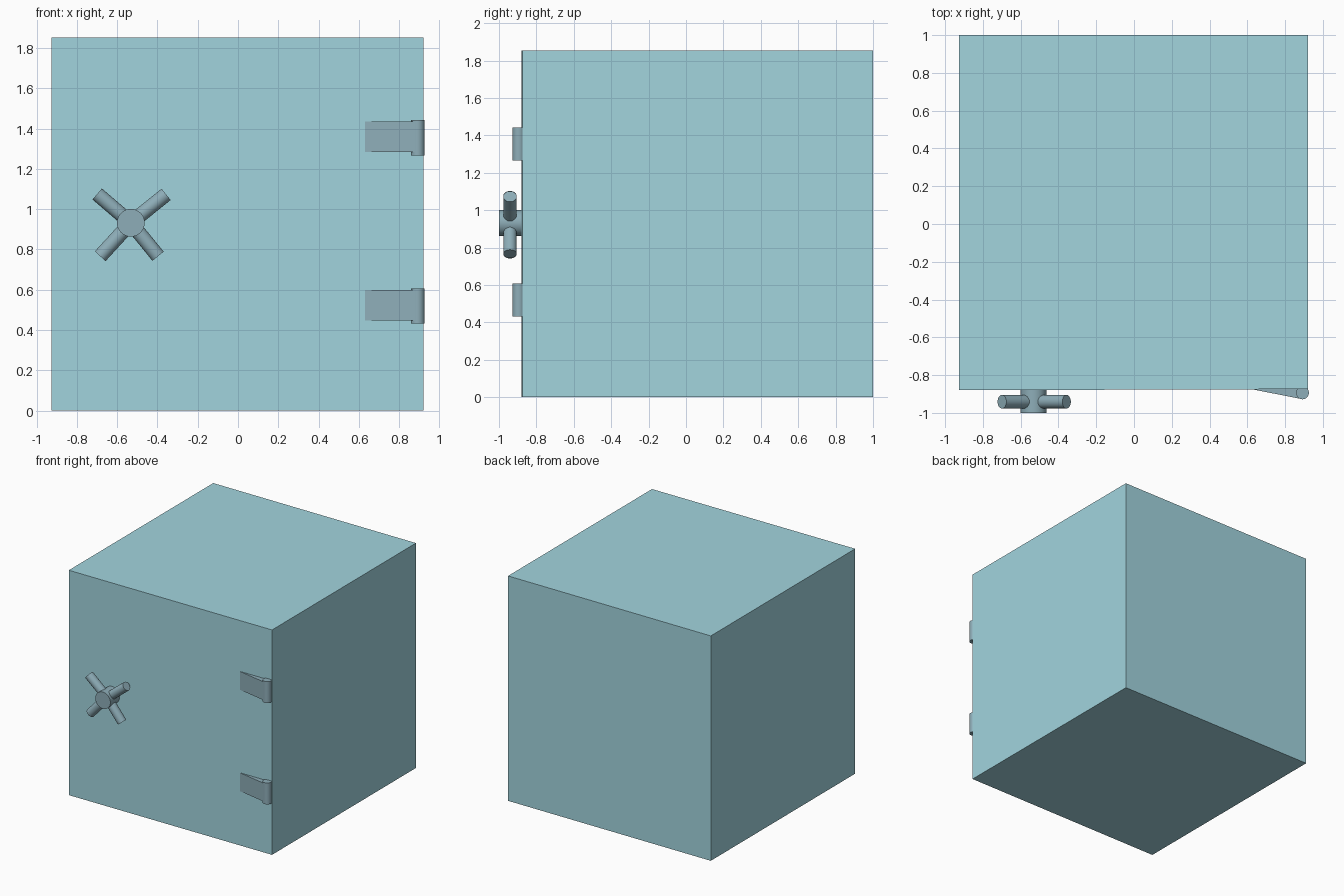
import bpy, bmesh
from mathutils import Vector

if "Cube" in bpy.data.objects:
    bpy.data.objects.remove(bpy.data.objects["Cube"])

mat = bpy.data.materials.new("pale_blue_steel")
mat.diffuse_color = (0.36, 0.66, 0.73, 1)
mat.use_nodes = True
mat.node_tree.nodes["Principled BSDF"].inputs["Base Color"].default_value = mat.diffuse_color
trim = bpy.data.materials.new("grey_blue_steel")
trim.diffuse_color = (0.27, 0.42, 0.48, 1)
trim.use_nodes = True
trim.node_tree.nodes["Principled BSDF"].inputs["Base Color"].default_value = trim.diffuse_color


def prism(name, outline, z0, z1, material):
    """Extrude an xy outline from z0 to z1."""
    bm = bmesh.new()
    face = bm.faces.new([bm.verts.new((x, y, z0)) for x, y in outline])
    top = bmesh.ops.extrude_face_region(bm, geom=[face])["geom"]
    verts = [v for v in top if isinstance(v, bmesh.types.BMVert)]
    bmesh.ops.translate(bm, verts=verts, vec=(0, 0, z1 - z0))
    bmesh.ops.recalc_face_normals(bm, faces=bm.faces)
    mesh = bpy.data.meshes.new(name)
    bm.to_mesh(mesh)
    bm.free()
    obj = bpy.data.objects.new(name, mesh)
    bpy.context.collection.objects.link(obj)
    mesh.materials.append(material)
    return obj


def rod(name, a, b, radius, sides=32):
    """Cylinder between two points."""
    a, b = Vector(a), Vector(b)
    bpy.ops.mesh.primitive_cylinder_add(vertices=sides, radius=radius,
                                        depth=(b - a).length, location=(a + b) / 2)
    obj = bpy.context.object
    obj.name = name
    obj.rotation_euler = (b - a).to_track_quat("Z", "Y").to_euler()
    obj.data.materials.append(trim)
    bpy.ops.object.shade_smooth_by_angle()
    return obj


# Safe body, with a very slightly slanted front
prism("safe_body", [(-0.926, -0.88), (0.922, -0.874), (0.922, 1), (-0.926, 1)],
      0, 1.853, mat)

# Handle hub and four spokes
hx, hy, hz = -0.532, -0.941, 0.932
rod("handle_hub", (hx, -1, hz), (hx, -0.87, hz), 0.069)
for i, (x, z) in enumerate([(-0.357, 1.073), (-0.699, 1.075),
                            (-0.684, 0.766), (-0.397, 0.766)]):
    rod(f"handle_spoke_{i + 1}", (hx, hy, hz), (x, hy, z), 0.036)

# Hinges: round barrel and wedge-shaped leaf
for name, z in [("lower", 0.431), ("upper", 1.266)]:
    rod(f"{name}_hinge_barrel", (0.892, -0.894, z), (0.892, -0.894, z + 0.176), 0.034)
    prism(f"{name}_hinge_leaf",
          [(0.63, -0.876), (0.884, -0.926), (0.884, -0.87), (0.63, -0.87)],
          z + 0.017, z + 0.168, trim)
